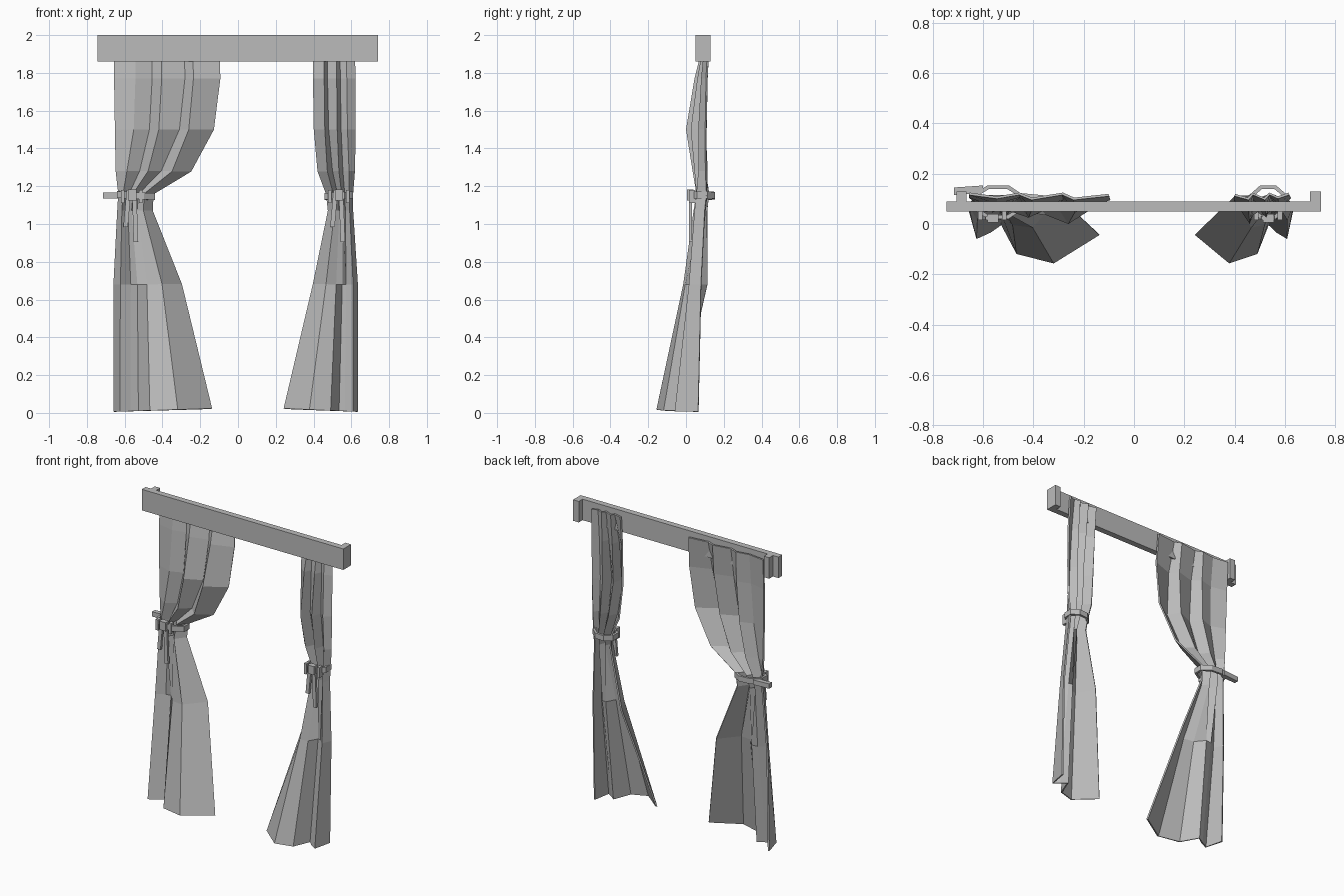
import bpy, bmesh, math
from mathutils import Vector

if "Cube" in bpy.data.objects:
    bpy.data.objects.remove(bpy.data.objects["Cube"])

grey = bpy.data.materials.new("plain_grey")
grey.diffuse_color = (0.5, 0.5, 0.5, 1)
grey.use_nodes = True
grey.node_tree.nodes["Principled BSDF"].inputs["Base Color"].default_value = grey.diffuse_color


def finish(name, bm):
    bmesh.ops.recalc_face_normals(bm, faces=bm.faces)
    me = bpy.data.meshes.new(name)
    bm.to_mesh(me)
    bm.free()
    me.materials.append(grey)
    ob = bpy.data.objects.new(name, me)
    bpy.context.collection.objects.link(ob)
    return ob


def add_box(bm, x0, x1, y0, y1, z0, z1):
    vs = bmesh.ops.create_cube(bm, size=1)["verts"]
    for v in vs:
        v.co = Vector(((x0 + x1) / 2 + v.co.x * (x1 - x0),
                       (y0 + y1) / 2 + v.co.y * (y1 - y0),
                       (z0 + z1) / 2 + v.co.z * (z1 - z0)))
    return vs


# Pelmet: front board with a return near each end
bm = bmesh.new()
add_box(bm, -0.745, 0.742, 0.05, 0.09, 1.86, 2.0)
add_box(bm, -0.705, -0.665, 0.085, 0.13, 1.86, 2.0)
add_box(bm, 0.70, 0.742, 0.085, 0.13, 1.86, 2.0)
finish("pelmet", bm)

# Fold lines shared by both curtains, outer edge first
FRAC_TOP = [0, .20, .36, .45, .67, .75, 1]
FRAC_WAIST = [0, .12, .30, .42, .58, .75, 1]
FRAC_HEM = [0, .06, .16, .25, .37, .65, 1]
LEVELS = [1.97, 1.77, 1.50, 1.28, 1.16, 1.07, 0.68, 0.006]
DEPTH = [
    [.12, .105, .12, .10, .12, .10, .115],
    [.11, .085, .11, .065, .10, .05, .10],
    [.105, .07, .10, .03, .08, .005, .09],
    [.105, .07, .11, .05, .10, .04, .10],
    [.11, .06, .11, .06, .11, .06, .12],
    [.10, .05, .10, .05, .085, .045, .11],
    [.08, .02, .055, .06, .00, -.01, .11],
    [.065, -.055, -.03, .00, -.115, -.152, -.04],
]


def fractions(z):
    if z > 1.16:
        a, b, t = FRAC_WAIST, FRAC_TOP, min(1, (z - 1.16) / 0.4)
    else:
        a, b, t = FRAC_HEM, FRAC_WAIST, z / 1.16
    return [p + (q - p) * t for p, q in zip(a, b)]


def curtain(name, outer, inner):
    bm = bmesh.new()
    rows = []
    for z, ys, xo, xi in zip(LEVELS, DEPTH, outer, inner):
        hem = z < 0.1
        rows.append([bm.verts.new((xo + (xi - xo) * f, y, z + (0.016 * f if hem else 0)))
                     for f, y in zip(fractions(z), ys)])
    for r, s in zip(rows, rows[1:]):
        for i in range(len(r) - 1):
            bm.faces.new((r[i], r[i + 1], s[i + 1], s[i]))
    ob = finish(name, bm)
    mod = ob.modifiers.new("cloth_thickness", "SOLIDIFY")
    mod.thickness = 0.01
    mod.offset = 0


curtain("left_curtain",
        [-.655, -.655, -.65, -.645, -.63, -.635, -.655, -.655],
        [-.10, -.095, -.13, -.25, -.45, -.455, -.30, -.14])
curtain("right_curtain",
        [.615, .62, .62, .615, .605, .605, .63, .63],
        [.40, .40, .405, .425, .47, .48, .40, .245])


# Tieback: faceted band, knot and two hanging tails
def tieback(side, cx, rx, knot_x, tilt):
    bm = bmesh.new()
    n = 8
    rings = []
    for i in range(n):
        a = 2 * math.pi * (i + 0.5) / n
        c, s = math.cos(a), math.sin(a)
        z = 1.15 + tilt * c
        rings.append([bm.verts.new((cx + (rx - d) * c, 0.087 + (0.072 - d) * s, z + h))
                      for d, h in ((0, -.018), (0, .018), (.016, .018), (.016, -.018))])
    for i in range(n):
        p, q = rings[i], rings[(i + 1) % n]
        for k in range(4):
            bm.faces.new((p[k], p[(k + 1) % 4], q[(k + 1) % 4], q[k]))
    finish(side + "_tieback_band", bm)

    bm = bmesh.new()
    add_box(bm, knot_x - .022, knot_x + .022, 0.005, 0.04, 1.125, 1.182)
    for dx, low in ((-.035, 0.985), (.02, 0.905)):
        vs = add_box(bm, knot_x + dx * .5 - .012, knot_x + dx * .5 + .012,
                     0.015, 0.032, low, 1.18)
        for v in vs:
            if v.co.z < 1.1:
                v.co.x += dx * 0.5
    for dx in (-.05, .045):
        add_box(bm, knot_x + dx - .009, knot_x + dx + .009, 0.015, 0.05, 1.11, 1.18)
    finish(side + "_tieback_knot_and_tails", bm)


tieback("left", -0.54, 0.11, -0.56, -0.006)
tieback("right", 0.533, 0.082, 0.535, 0.004)

# Wall arm that holds the left tieback, bent toward the wall
bm = bmesh.new()
for v in add_box(bm, -0.715, -0.60, 0.115, 0.145, 1.135, 1.167):
    if v.co.x > -0.65:
        v.co.y += 0.008
finish("left_tieback_arm", bm)
